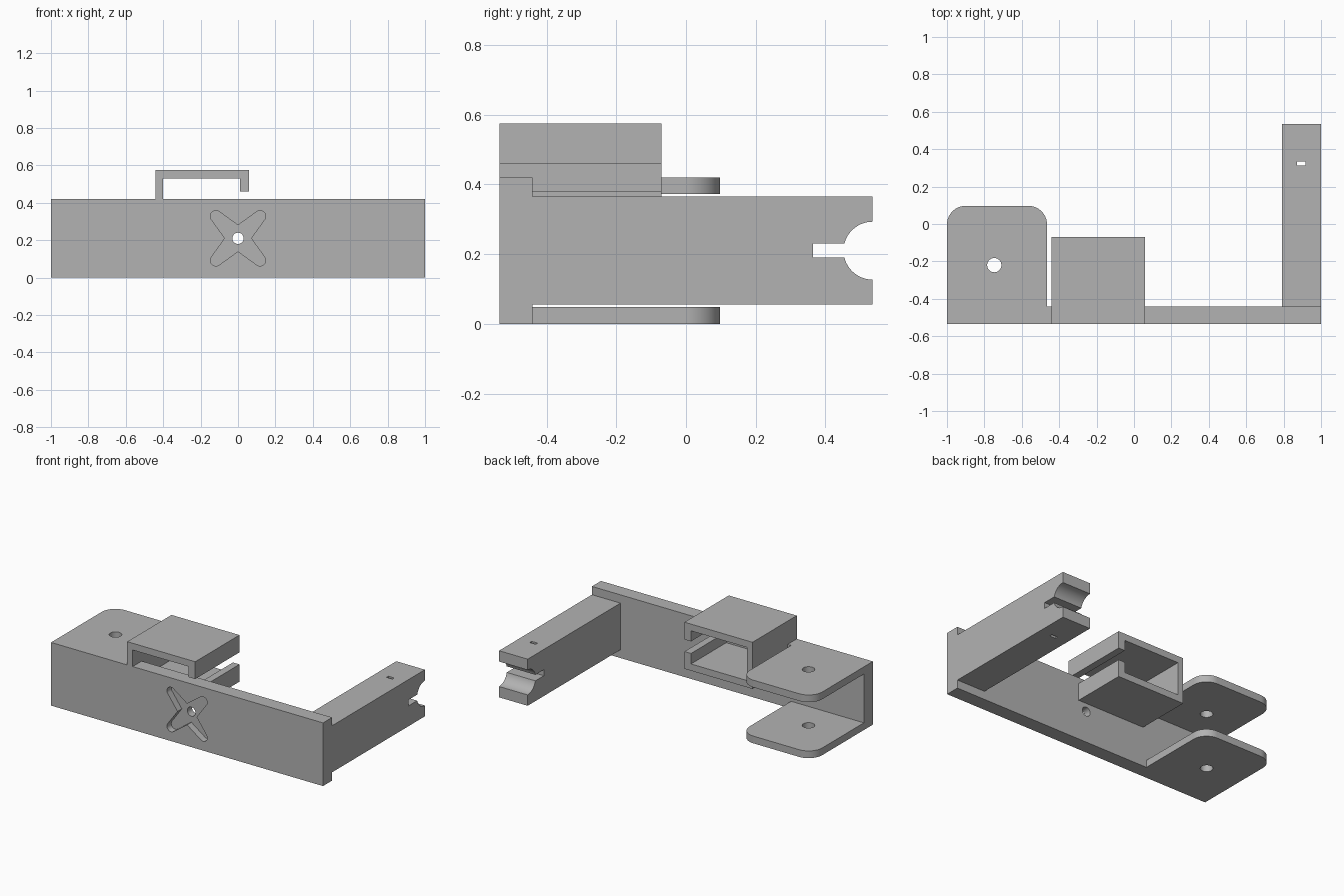
import bpy
import bmesh
from math import cos, sin, radians

if "Cube" in bpy.data.objects:
    bpy.data.objects.remove(bpy.data.objects["Cube"], do_unlink=True)

grey = bpy.data.materials.new("light grey")
grey.use_nodes = True
grey.diffuse_color = (0.45, 0.45, 0.45, 1)
grey.node_tree.nodes["Principled BSDF"].inputs["Base Color"].default_value = grey.diffuse_color


def arc(cx, cy, r, start, end, steps=16):
    angles = [radians(start + (end - start) * i / steps) for i in range(steps + 1)]
    return [(cx + r * cos(a), cy + r * sin(a)) for a in angles]


def circle(cx, cy, r):
    return arc(cx, cy, r, 0, 360, 40)[:-1]


def rect(a0, b0, a1, b1):
    return [(a0, b0), (a1, b0), (a1, b1), (a0, b1)]


def prism(name, outline, axis, low, high):
    """Extrude a flat outline along the given axis."""
    place = {"x": lambda p, d: (d, p[0], p[1]),
             "y": lambda p, d: (p[0], d, p[1]),
             "z": lambda p, d: (p[0], p[1], d)}[axis]
    bm = bmesh.new()
    base = [bm.verts.new(place(p, low)) for p in outline]
    top = [bm.verts.new(place(p, high)) for p in outline]
    bm.faces.new(base)
    bm.faces.new(top)
    for i in range(len(base)):
        j = (i + 1) % len(base)
        bm.faces.new((base[i], base[j], top[j], top[i]))
    bmesh.ops.recalc_face_normals(bm, faces=bm.faces)
    mesh = bpy.data.meshes.new(name)
    bm.to_mesh(mesh)
    bm.free()
    mesh.materials.append(grey)
    obj = bpy.data.objects.new(name, mesh)
    bpy.context.collection.objects.link(obj)
    return obj


def combine(target, tool, operation):
    """Apply a boolean and discard the tool."""
    mod = target.modifiers.new("combine", "BOOLEAN")
    mod.object, mod.operation, mod.solver = tool, operation, "EXACT"
    bpy.context.view_layer.objects.active = target
    bpy.ops.object.modifier_apply(modifier=mod.name)
    bpy.data.objects.remove(tool, do_unlink=True)


FRONT, BACK, MID = -0.535, -0.44, 0.21

# Long front plate
bracket = prism("bracket", rect(-1, 0, 1, 0.42), "y", FRONT, BACK)

# Rounded upper and lower flanges
flange = ([(-1, FRONT), (-0.465, FRONT)]
          + arc(-0.565, -0.003, 0.1, 0, 90) + arc(-0.9, -0.003, 0.1, 90, 180))
for low, high in ((0, 0.048), (0.372, 0.42)):
    combine(bracket, prism("flange", flange, "z", low, high), "UNION")

# Notched side arm
arm = ([(FRONT + 0.05, 0.055), (0.535, 0.055)]
       + arc(0.535, MID, 0.083, 270, 194)
       + rect(0.365, 0.19, 0.365, 0.23)[1:3]
       + arc(0.535, MID, 0.083, 166, 90)
       + [(0.535, 0.365), (FRONT + 0.05, 0.365)])
combine(bracket, prism("side_arm", arm, "x", 0.79, 1), "UNION")

# Open C-shaped clip
half = [(0.06, 0.46), (0.06, 0.575), (-0.44, 0.575)]
inner = [(-0.4, 0.53), (0.012, 0.53), (0.012, 0.46)]
mirror = lambda pts: [(x, 0.84 - z) for x, z in reversed(pts)]
clip = half + mirror(half) + mirror(inner) + inner
combine(bracket, prism("clip", clip, "y", FRONT, -0.07), "UNION")

# Cross-shaped recess in the front
cross = []
for turn in range(4):
    lobe = [(0.07, 0)] + arc(0.118, 0.118, 0.03, -36, 126, 14)
    for x, z in lobe:
        for _ in range(turn):
            x, z = -z, x
        cross.append((x, z + MID))
combine(bracket, prism("recess", cross, "y", FRONT - 0.1, FRONT + 0.045), "DIFFERENCE")

# Through holes
holes = [(circle(0, MID, 0.03), "y", -0.7, -0.4),
         (circle(-0.747, -0.22, 0.038), "z", -0.1, 0.6),
         (rect(0.872, 0.313, 0.916, 0.333), "z", -0.1, 0.6)]
for outline, axis, low, high in holes:
    combine(bracket, prism("hole", outline, axis, low, high), "DIFFERENCE")

# Smooth rounds, crisp edges
bpy.ops.object.select_all(action="DESELECT")
bracket.select_set(True)
bpy.context.view_layer.objects.active = bracket
bpy.ops.object.shade_smooth_by_angle(angle=radians(25))
